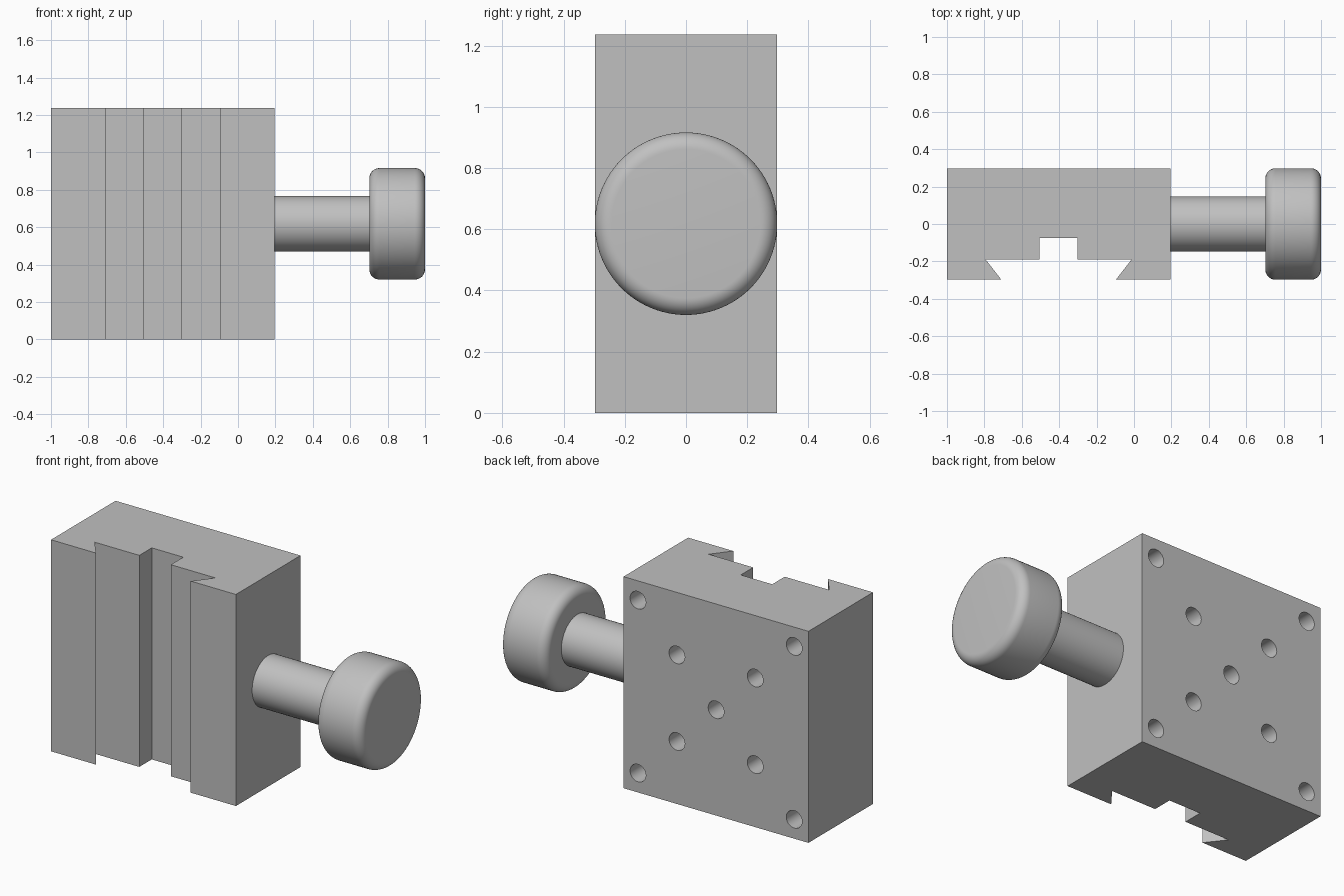
import bpy
import bmesh
from math import pi, sin, cos
from mathutils import Matrix, Vector

if "Cube" in bpy.data.objects:
    bpy.data.objects.remove(bpy.data.objects["Cube"], do_unlink=True)

HEIGHT = 1.236
MID_Z = HEIGHT / 2
HALF_DEPTH = 0.298
BLOCK_RIGHT = 0.195
SLOT_X = -0.403

grey = bpy.data.materials.new("machined grey")
grey.use_nodes = True
colour = (0.53, 0.53, 0.53, 1)
grey.diffuse_color = colour
grey.node_tree.nodes["Principled BSDF"].inputs["Base Color"].default_value = colour


def make_object(name, bm):
    bmesh.ops.recalc_face_normals(bm, faces=bm.faces)
    mesh = bpy.data.meshes.new(name)
    bm.to_mesh(mesh)
    bm.free()
    mesh.materials.append(grey)
    obj = bpy.data.objects.new(name, mesh)
    bpy.context.collection.objects.link(obj)
    return obj


def select_only(obj):
    bpy.ops.object.select_all(action="DESELECT")
    obj.select_set(True)
    bpy.context.view_layer.objects.active = obj


def smooth(obj):
    select_only(obj)
    bpy.ops.object.shade_smooth_by_angle(angle=pi / 6)


def lathe(name, profile, steps=96):
    """Revolve (x, radius) points about the horizontal knob axis."""
    bm = bmesh.new()
    verts = [bm.verts.new((x, 0, MID_Z + r)) for x, r in profile]
    edges = [bm.edges.new(pair) for pair in zip(verts, verts[1:])]
    bmesh.ops.spin(bm, geom=verts + edges, cent=(0, 0, MID_Z), axis=(1, 0, 0),
                   angle=2 * pi, steps=steps, use_duplicate=False)
    bmesh.ops.remove_doubles(bm, verts=bm.verts, dist=0.0001)
    obj = make_object(name, bm)
    smooth(obj)
    return obj


# Block: symmetric dovetail groove with a central slot, extruded upwards
half_groove = [(0.306, -HALF_DEPTH), (0.39, -0.19), (0.102, -0.19), (0.102, -0.075)]
groove = [(SLOT_X - x, y) for x, y in half_groove]
groove += [(SLOT_X + x, y) for x, y in reversed(half_groove)]
outline = [(-1, -HALF_DEPTH)] + groove + [
    (BLOCK_RIGHT, -HALF_DEPTH), (BLOCK_RIGHT, HALF_DEPTH), (-1, HALF_DEPTH)]
bm = bmesh.new()
base = bm.faces.new([bm.verts.new((x, y, 0)) for x, y in outline])
top = bmesh.ops.extrude_face_region(bm, geom=[base])["geom"]
bmesh.ops.translate(bm, vec=(0, 0, HEIGHT),
                    verts=[v for v in top if isinstance(v, bmesh.types.BMVert)])
block = make_object("dovetail_block", bm)

# Blind holes in the back: one central, four inner, four corner
spots = [(0, 0)] + [(sx * d, sz * d) for d in (0.253, 0.505)
                    for sx in (-1, 1) for sz in (-1, 1)]
bm = bmesh.new()
for dx, dz in spots:
    place = Matrix.Translation(Vector((SLOT_X + dx, HALF_DEPTH, MID_Z + dz)))
    bmesh.ops.create_cone(bm, cap_ends=True, segments=40, radius1=0.051,
                          radius2=0.051, depth=0.4,
                          matrix=place @ Matrix.Rotation(pi / 2, 4, "X"))
cutter = make_object("hole_cutter", bm)
cutter.hide_render = True
select_only(block)
cut = block.modifiers.new("holes", "BOOLEAN")
cut.operation = "DIFFERENCE"
cut.solver = "EXACT"
cut.object = cutter
bpy.ops.object.modifier_apply(modifier=cut.name)
bpy.data.objects.remove(cutter, do_unlink=True)
smooth(block)

# Shaft between block and knob
KNOB_LEFT, KNOB_RIGHT = 0.702, 1.0
lathe("knob_shaft", [(BLOCK_RIGHT - 0.01, 0), (BLOCK_RIGHT - 0.01, 0.148),
                     (KNOB_LEFT + 0.01, 0.148), (KNOB_LEFT + 0.01, 0)])

# Knob with rounded rims
FILLET = 0.055
angles = [pi / 2 * i / 10 for i in range(11)]
rim = HALF_DEPTH - FILLET
profile = [(KNOB_LEFT, 0)]
profile += [(KNOB_LEFT + FILLET * (1 - cos(a)), rim + FILLET * sin(a)) for a in angles]
profile += [(KNOB_RIGHT - FILLET * (1 - sin(a)), rim + FILLET * cos(a)) for a in angles]
profile += [(KNOB_RIGHT, 0)]
lathe("knob", profile)
